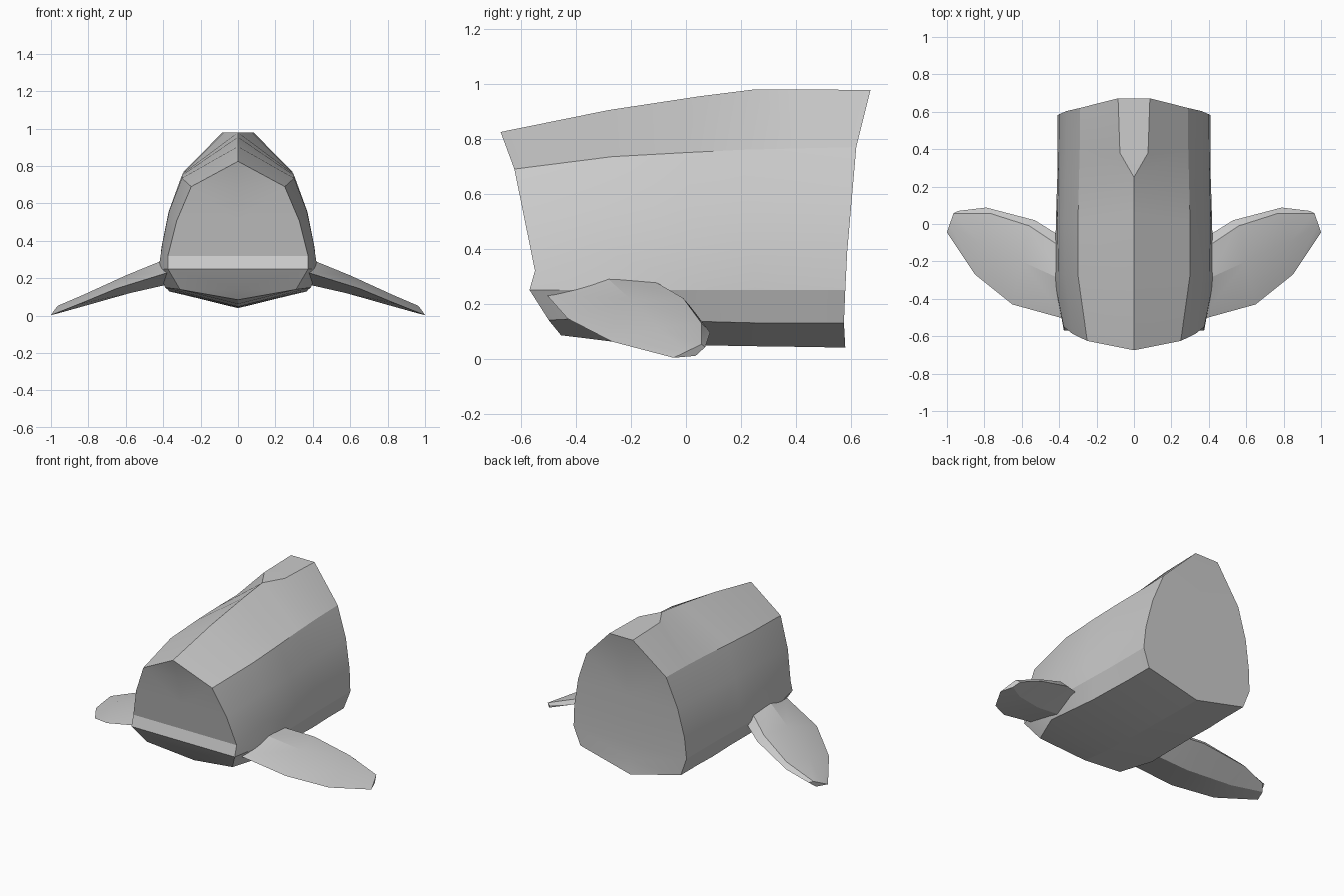
import bpy, bmesh
from math import radians

if "Cube" in bpy.data.objects:
    bpy.data.objects.remove(bpy.data.objects["Cube"])


def finish(name, bm):
    """Mirror a half mesh across x = 0 and shade it in facets."""
    bmesh.ops.remove_doubles(bm, verts=bm.verts[:], dist=0.0005)
    half = bm.verts[:] + bm.edges[:] + bm.faces[:]
    copy = bmesh.ops.duplicate(bm, geom=half)["geom"]
    for v in [g for g in copy if isinstance(g, bmesh.types.BMVert)]:
        v.co.x *= -1
    bmesh.ops.remove_doubles(bm, verts=bm.verts[:], dist=0.0005)
    bmesh.ops.recalc_face_normals(bm, faces=bm.faces[:])
    mesh = bpy.data.meshes.new(name)
    bm.to_mesh(mesh)
    bm.free()
    obj = bpy.data.objects.new(name, mesh)
    bpy.context.collection.objects.link(obj)
    bpy.ops.object.select_all(action='DESELECT')
    obj.select_set(True)
    bpy.context.view_layer.objects.active = obj
    bpy.ops.object.shade_smooth_by_angle(angle=radians(18))
    return obj


def bridge(bm, a, b, closed):
    n = len(a)
    for i in range(n if closed else n - 1):
        j = (i + 1) % n
        bm.faces.new((a[i], a[j], b[j], b[i]))


def add(bm, pts):
    return [bm.verts.new(p) for p in pts]


# Torso sections, front to back: ridge half width, top (y, z),
# shoulder, side, hip, lower edge, belly (y, z)
sections = [
    (0, (-.675, .825), (.25, -.625, .69), (.375, -.55, .32),
     (.375, -.57, .25), (.31, -.5, .14), (-.455, .085)),
    (0, (-.28, .905), (.30, -.27, .735), (.405, -.27, .38),
     (.425, -.3, .25), (.39, -.3, .15), (-.27, .062)),
    (0, (.05, .955), (.30, 0, .75), (.41, .03, .36),
     (.415, .1, .25), (.37, .06, .135), (.08, .048)),
    (0, (.25, .98), (.295, .2, .76), (.405, .25, .37),
     (.41, .25, .25), (.37, .25, .13), (.25, .045)),
    (.075, (.38, .98), (.29, .4, .765), (.402, .4, .38),
     (.41, .4, .25), (.365, .4, .13), (.4, .043)),
    (.085, (.672, .978), (.29, .62, .77), (.4, .587, .39),
     (.41, .58, .25), (.365, .575, .13), (.58, .04)),
]
bm = bmesh.new()
rings = []
for w, top, shoulder, side, hip, edge, belly in sections:
    mid = [(p + q) / 2 for p, q in zip(shoulder, side)]
    mid[0] += .016
    rings.append(add(bm, [(0, *top), (w, *top), shoulder, mid, side, hip, edge, (0, *belly)]))
for a, b in zip(rings, rings[1:]):
    bridge(bm, a, b, False)

# Chest and back caps in strips to the centre line
for ring in (rings[0], rings[-1]):
    bridge(bm, ring, add(bm, [(0, v.co.y, v.co.z) for v in ring]), False)
finish("torso", bm)

# Flipper sections, root to tip: leading edge, crown, rear crown, trailing edge, underside
flipper = [
    [(.36, -.51, .235), (.38, -.3, .305), (.38, -.13, .29), (.37, -.08, .24), (.36, -.25, .17)],
    [(.65, -.43, .145), (.60, -.2, .215), (.56, -.01, .22), (.53, .02, .185), (.58, -.2, .12)],
    [(.85, -.27, .062), (.83, -.1, .11), (.77, .057, .128), (.79, .088, .095), (.82, -.08, .052)],
    [(1, -.045, .003), (.985, 0, .025), (.965, .057, .052), (.94, .07, .042), (.97, .035, .01)],
]
bm = bmesh.new()
loops = [add(bm, s) for s in flipper]
for a, b in zip(loops, loops[1:]):
    bridge(bm, a, b, True)
bm.faces.new(loops[0])
bm.faces.new(loops[-1])
finish("flippers", bm)
